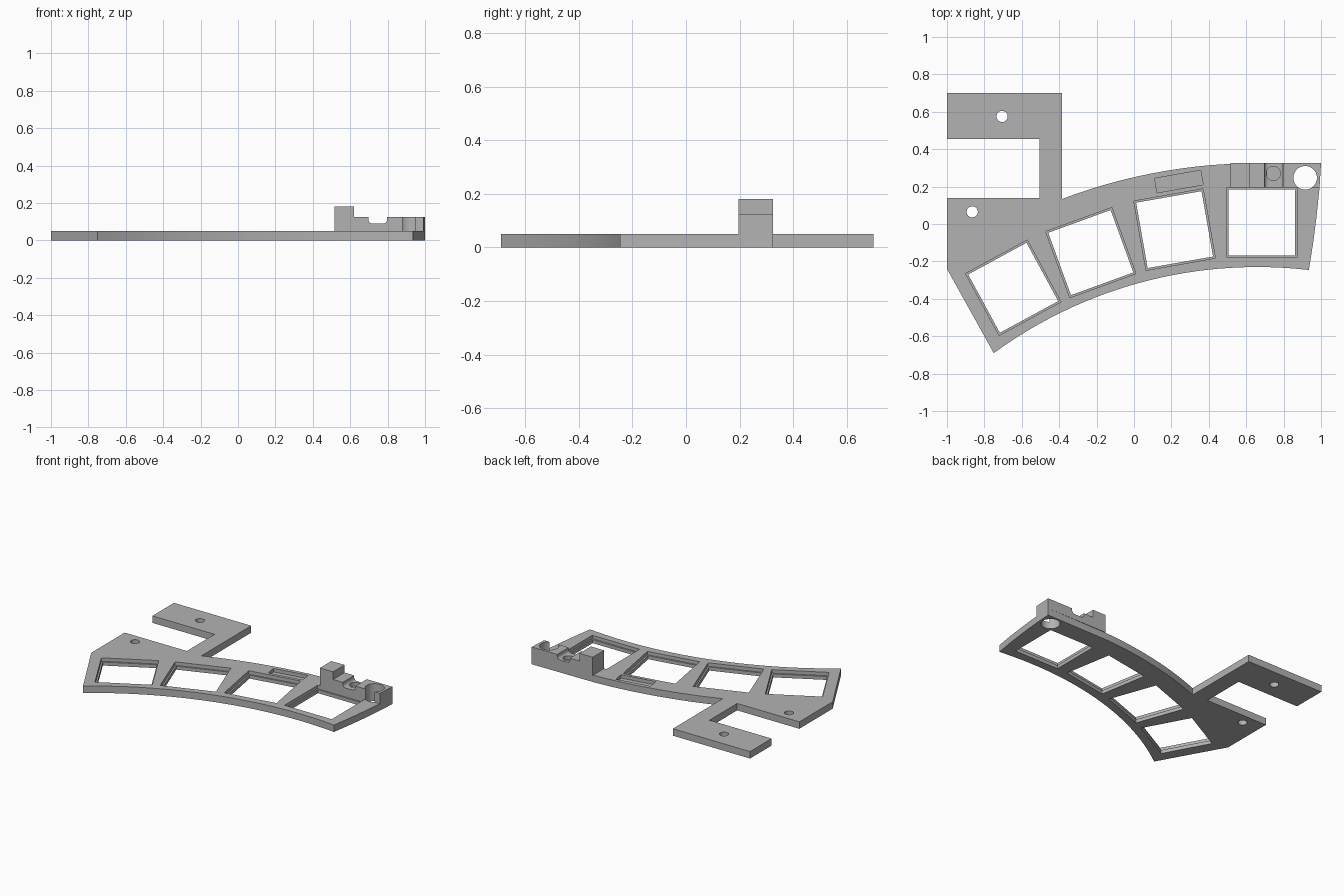
import bpy, bmesh
from math import radians, sqrt
from mathutils import Matrix, Vector

cube = bpy.data.objects.get("Cube")
if cube:
    bpy.data.objects.remove(cube, do_unlink=True)

grey = bpy.data.materials.new("light grey")
grey.use_nodes = True
color = (0.45, 0.45, 0.45, 1)
grey.diffuse_color = color
grey.node_tree.nodes["Principled BSDF"].inputs["Base Color"].default_value = color

THICK = 0.05
BLOCK_TOP = 0.125


def add_object(name, bm):
    bmesh.ops.recalc_face_normals(bm, faces=bm.faces)
    mesh = bpy.data.meshes.new(name)
    bm.to_mesh(mesh)
    bm.free()
    mesh.materials.append(grey)
    obj = bpy.data.objects.new(name, mesh)
    bpy.context.collection.objects.link(obj)
    return obj


def prism(name, outline, z0, z1):
    bm = bmesh.new()
    face = bm.faces.new([bm.verts.new((x, y, z0)) for x, y in outline])
    up = bmesh.ops.extrude_face_region(bm, geom=[face])["geom"]
    verts = [g for g in up if isinstance(g, bmesh.types.BMVert)]
    bmesh.ops.translate(bm, verts=verts, vec=(0, 0, z1 - z0))
    return add_object(name, bm)


def box(name, center, size, angle=0):
    bm = bmesh.new()
    matrix = (Matrix.Translation(center) @ Matrix.Rotation(radians(angle), 4, "Z")
              @ Matrix.Diagonal((*size, 1)))
    bmesh.ops.create_cube(bm, size=1, matrix=matrix)
    return add_object(name, bm)


def cylinder(name, center, radius, depth):
    bm = bmesh.new()
    bmesh.ops.create_cone(bm, cap_ends=True, segments=40, radius1=radius, radius2=radius,
                          depth=depth, matrix=Matrix.Translation(center))
    return add_object(name, bm)


def cut(target, cutter):
    cutter.hide_render = True
    mod = target.modifiers.new("cut", "BOOLEAN")
    mod.operation = "DIFFERENCE"
    mod.solver = "EXACT"
    mod.object = cutter
    bpy.context.view_layer.objects.active = target
    bpy.ops.object.modifier_apply(modifier=mod.name)
    bpy.data.objects.remove(cutter, do_unlink=True)


def arc(x0, x1, radius, steps=28):
    cx, cy = 0.66, -2.62
    xs = [x0 + (x1 - x0) * i / steps for i in range(steps + 1)]
    return [(x, cy + sqrt(radius ** 2 - (x - cx) ** 2)) for x in xs]


# Curved plate with the hooked mounting arm
right_edge = [(1, 0.325), (0.992, 0.195), (0.976, 0.04), (0.958, -0.1)]
outline = [(-1, 0.70), (-0.385, 0.70)]
outline += arc(-0.385, 0.5, 2.945) + right_edge
outline += arc(0.935, -0.75, 2.39)
outline += [(-1, -0.24), (-1, 0.14), (-0.505, 0.14), (-0.505, 0.455), (-1, 0.455)]
plate = prism("plate", outline, 0, THICK)

# Square openings with a stepped rim
openings = [(0.684, 0.008, 0), (0.217, -0.03, 10), (-0.231, -0.153, 20), (-0.646, -0.341, 28.5)]
for x, y, angle in openings:
    cut(plate, box("opening_cutter", (x, y, 0), (0.355, 0.355, 0.3), angle))
    cut(plate, box("rim_cutter", (x, y, THICK), (0.376, 0.376, 0.05), angle))

# Shallow slot and screw holes
cut(plate, box("slot_cutter", (0.24, 0.227, THICK), (0.25, 0.078, 0.05), 10))
for x, y in [(-0.705, 0.575), (-0.865, 0.065)]:
    cut(plate, cylinder("screw_cutter", (x, y, 0), 0.03, 0.3))

# Raised block with its taller post
block = prism("holder_block", [(0.515, 0.195), (0.515, 0.325)] + right_edge[:2],
              THICK, BLOCK_TOP)
post = box("holder_post", (0.5675, 0.26, 0.1525), (0.105, 0.13, 0.055))

# Rounded channel and round pocket in the block
channel = box("channel_cutter", (0.747, 0.26, 0.13), (0.1, 0.3, 0.08))
bm = bmesh.new()
bm.from_mesh(channel.data)
edges = [e for e in bm.edges if all(v.co.z < 0.1 for v in e.verts)
         and abs((e.verts[0].co - e.verts[1].co).normalized().dot(Vector((0, 1, 0)))) > 0.9]
bmesh.ops.bevel(bm, geom=edges, offset=0.022, segments=6, profile=0.5, affect="EDGES")
bm.to_mesh(channel.data)
bm.free()
cut(block, channel)
cut(block, cylinder("pocket_cutter", (0.745, 0.27, 0.11), 0.038, 0.09))

# Large round hole through plate and block
for part in (plate, block):
    cut(part, cylinder("large_hole_cutter", (0.915, 0.247, 0), 0.063, 0.6))

# Smooth the curved walls while keeping edges crisp
for obj in (plate, block, post):
    bpy.ops.object.select_all(action="DESELECT")
    obj.select_set(True)
    bpy.context.view_layer.objects.active = obj
    bpy.ops.object.shade_smooth_by_angle(angle=radians(25))
